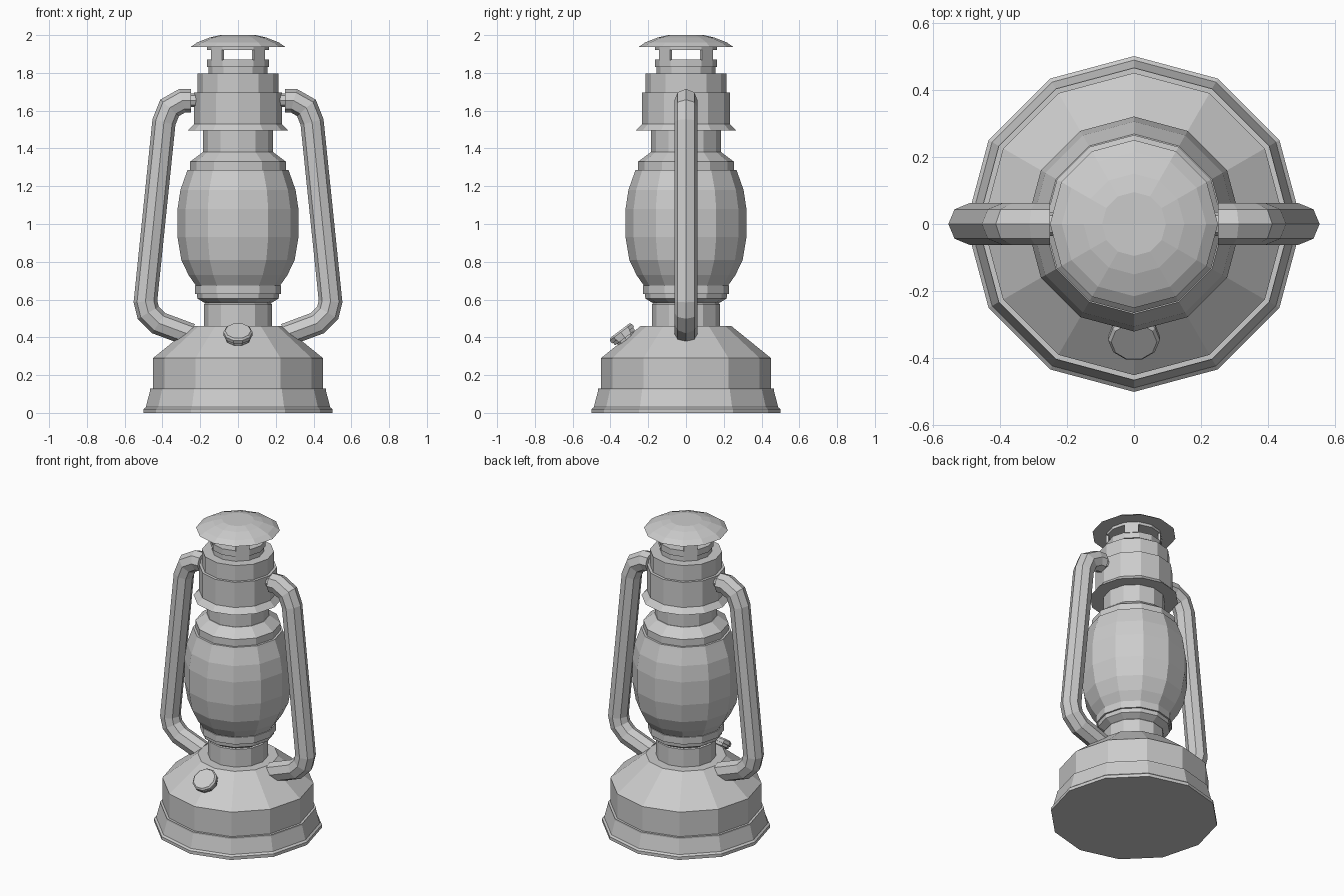
import bpy, bmesh
from math import cos, sin, pi
from mathutils import Vector

if "Cube" in bpy.data.objects:
    bpy.data.objects.remove(bpy.data.objects["Cube"])

SIDES = 12


def finish(name, bm):
    bmesh.ops.recalc_face_normals(bm, faces=bm.faces)
    mesh = bpy.data.meshes.new(name)
    bm.to_mesh(mesh)
    bm.free()
    ob = bpy.data.objects.new(name, mesh)
    bpy.context.collection.objects.link(ob)
    return ob


def skin(bm, rings, caps=True, keep=lambda i: True):
    n = len(rings[0])
    vs = [[bm.verts.new(p) for p in ring] for ring in rings]
    for a, b in zip(vs, vs[1:]):
        for i in range(n):
            if keep(i):
                j = (i + 1) % n
                bm.faces.new((a[i], a[j], b[j], b[i]))
    if caps:
        bm.faces.new(vs[0])
        bm.faces.new(vs[-1])


def lathe(name, profile, n=SIDES, **kw):
    """Turn (radius, z) points around the z axis."""
    bm = bmesh.new()
    skin(bm, [[(r * cos(2 * pi * i / n), r * sin(2 * pi * i / n), z)
               for i in range(n)] for r, z in profile], **kw)
    loose = [v for v in bm.verts if not v.link_faces]
    bmesh.ops.delete(bm, geom=loose, context='VERTS')
    return finish(name, bm)


def mirror_x(ob):
    mod = ob.modifiers.new("mirror", 'MIRROR')
    mod.use_axis = (True, False, False)


def sweep_xz(name, path, radius, n=8):
    """Sweep a round section along an (x, z) path with mitred bends."""
    pts = [Vector((x, 0, z)) for x, z in path]
    rings = []
    for k, p in enumerate(pts):
        before = (p - pts[k - 1]).normalized() if k else None
        after = (pts[k + 1] - p).normalized() if k < len(pts) - 1 else None
        d0, d1 = before or after, after or before
        t = (d0 + d1).normalized()
        side = Vector((t.z, 0, -t.x)) / t.dot(d0)
        rings.append([p + radius * (side * cos(2 * pi * i / n)
                      + Vector((0, 1, 0)) * sin(2 * pi * i / n)) for i in range(n)])
    bm = bmesh.new()
    skin(bm, rings)
    return finish(name, bm)


# Fuel tank base with stepped foot and sloped shoulder
lathe("tank_base", [(0.5, 0), (0.5, 0.02), (0.488, 0.03), (0.465, 0.12),
                    (0.465, 0.13), (0.45, 0.13), (0.45, 0.29), (0.24, 0.46)])

# Burner neck and globe seat
lathe("burner_neck", [(0.18, 0.45), (0.18, 0.575), (0.165, 0.59)])
lathe("globe_seat", [(0.165, 0.575), (0.215, 0.605), (0.218, 0.63),
                     (0.228, 0.63), (0.228, 0.675), (0.2, 0.68)])

# Bulging glass globe
lathe("globe", [(0.22, 0.67), (0.262, 0.73), (0.3, 0.81), (0.32, 0.93),
                (0.32, 1.08), (0.305, 1.18), (0.273, 1.27), (0.268, 1.285)])

# Globe top collar and upper neck
lathe("globe_collar", [(0.254, 1.27), (0.254, 1.33), (0.187, 1.38),
                       (0.184, 1.38), (0.184, 1.52)])

# Chimney hood with flared skirt
lathe("hood", [(0.265, 1.495), (0.232, 1.53), (0.232, 1.695),
               (0.215, 1.695), (0.215, 1.797)])

# Vent: lower rings, four corner posts, upper ring
lathe("vent_base", [(0.155, 1.79), (0.155, 1.83), (0.163, 1.83), (0.163, 1.87)])
posts = lathe("vent_posts", [(0.16, 1.865), (0.16, 1.925)],
              caps=False, keep=lambda i: i % 3 == 1)
solid = posts.modifiers.new("thickness", 'SOLIDIFY')
solid.thickness = 0.015
solid.offset = 0
lathe("vent_top_ring", [(0.163, 1.92), (0.163, 1.94)])

# Rain cap
lathe("rain_cap", [(0.25, 1.938), (0.215, 1.962), (0.15, 1.987), (0.095, 2.0)])

# Side air tubes and the pegs that join them to the hood
tube = sweep_xz("air_tubes", [(0.25, 1.653), (0.295, 1.653), (0.362, 1.615),
                              (0.392, 1.54), (0.49, 0.59), (0.475, 0.53),
                              (0.42, 0.475), (0.25, 0.412)], 0.062)
mirror_x(tube)
peg = sweep_xz("tube_pegs", [(0.2, 1.655), (0.26, 1.655)], 0.036)
mirror_x(peg)

# Filler cap on the front slope
axis = Vector((0, -0.6, 0.8))
cap = lathe("filler_cap", [(0.055, -0.02), (0.055, 0.018), (0.07, 0.018),
                           (0.07, 0.035), (0.077, 0.035), (0.077, 0.055),
                           (0.068, 0.065)], n=10)
cap.location = (0, -0.312, 0.383)
cap.rotation_euler = axis.to_track_quat('Z', 'Y').to_euler()
